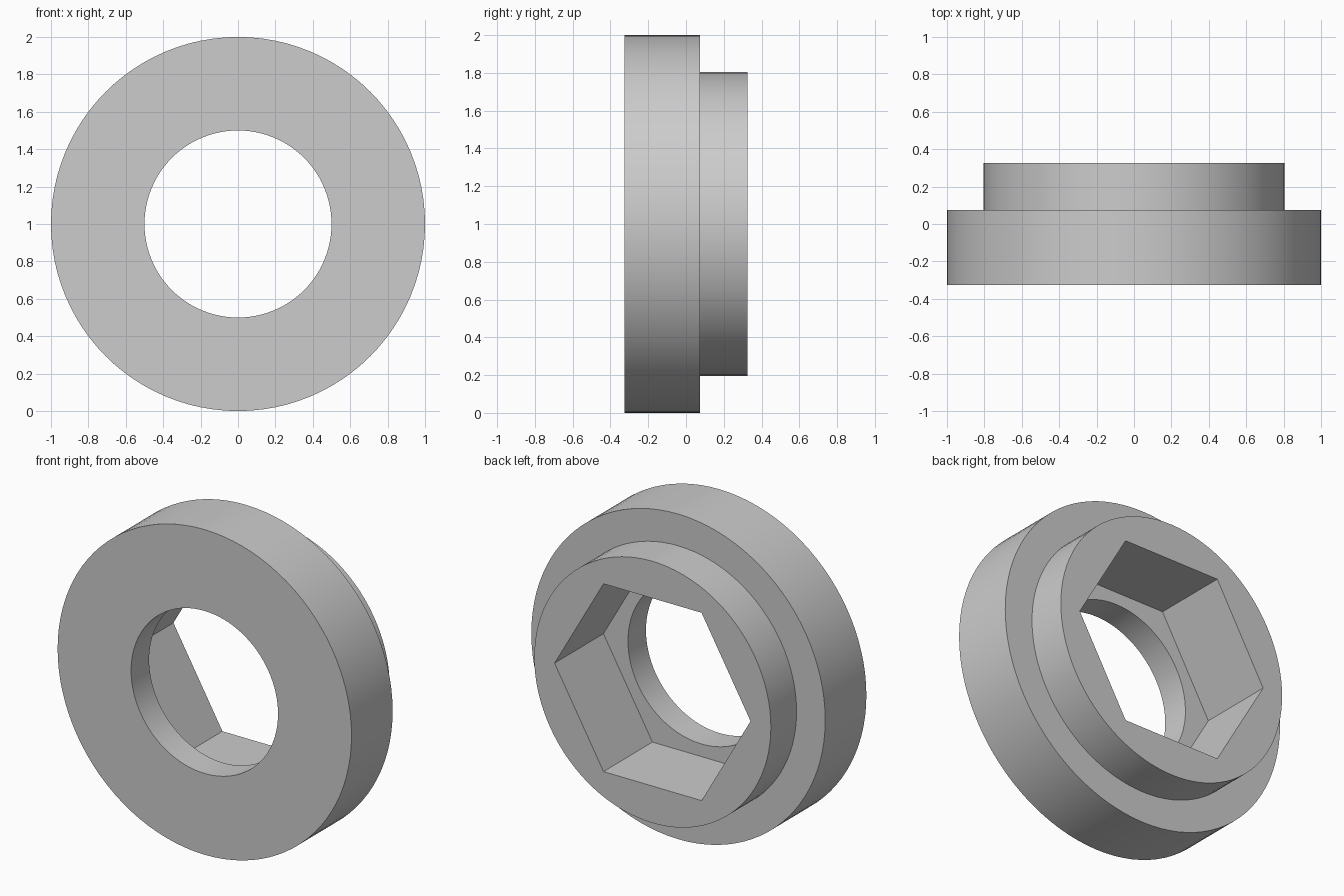
import bpy, bmesh, math

if "Cube" in bpy.data.objects:
    bpy.data.objects.remove(bpy.data.objects["Cube"])

SEG = 96            # multiple of 6, so hexagon corners land on ring points
FRONT, STEP, BACK, FLOOR = -0.325, 0.075, 0.325, -0.15
HEX_R = 0.667       # hexagon corner radius, corners on the x axis


def circle(radius):
    return lambda a: radius


def hexagon(radius):
    apothem = radius * math.cos(math.pi / 6)
    return lambda a: apothem / math.cos(a % (math.pi / 3) - math.pi / 6)


# Closed cross-section: (outline, y), walked round the outside then the inside
sections = [
    (circle(1.0), FRONT), (circle(1.0), STEP),        # flange
    (circle(0.805), STEP), (circle(0.805), BACK),     # raised collar
    (hexagon(HEX_R), BACK), (hexagon(HEX_R), FLOOR),  # hex pocket
    (circle(0.5), FLOOR), (circle(0.5), FRONT),       # round through-hole
]

bm = bmesh.new()
rings = []
for outline, y in sections:
    ring = []
    for i in range(SEG):
        a = 2 * math.pi * i / SEG
        r = outline(a)
        ring.append(bm.verts.new((r * math.cos(a), y, 1 + r * math.sin(a))))
    rings.append(ring)

# Skin between neighbouring rings
for k, ring in enumerate(rings):
    nxt = rings[(k + 1) % len(rings)]
    for i in range(SEG):
        j = (i + 1) % SEG
        bm.faces.new((ring[i], ring[j], nxt[j], nxt[i]))
bmesh.ops.recalc_face_normals(bm, faces=bm.faces)

mesh = bpy.data.meshes.new("hex_socket_collar")
bm.to_mesh(mesh)
bm.free()

grey = bpy.data.materials.new("light_grey")
grey.diffuse_color = (0.604, 0.604, 0.604, 1)
grey.use_nodes = True
grey.node_tree.nodes["Principled BSDF"].inputs["Base Color"].default_value = grey.diffuse_color
mesh.materials.append(grey)

collar = bpy.data.objects.new("hex_socket_collar", mesh)
bpy.context.collection.objects.link(collar)
bpy.context.view_layer.objects.active = collar
collar.select_set(True)
bpy.ops.object.shade_smooth_by_angle(angle=math.radians(30))
